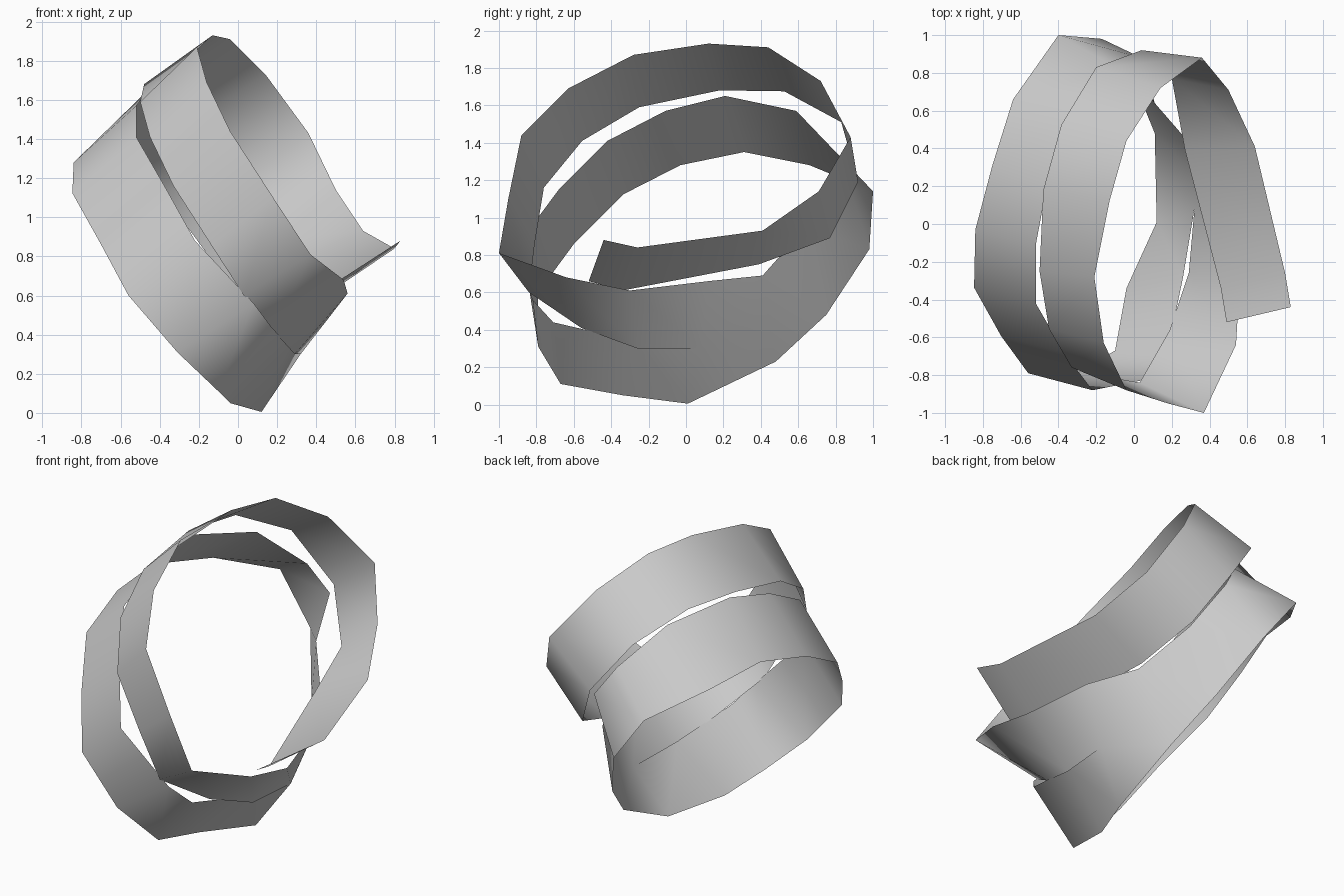
import bpy
import bmesh
from mathutils import Vector

default_cube = bpy.data.objects.get("Cube")
if default_cube:
    bpy.data.objects.remove(default_cube, do_unlink=True)


def make_material(name, colour):
    """Plain flat material shown the same in viewport and render."""
    material = bpy.data.materials.new(name)
    material.use_nodes = True
    material.diffuse_color = colour
    shader = next(node for node in material.node_tree.nodes if node.type == "BSDF_PRINCIPLED")
    shader.inputs["Base Color"].default_value = colour
    return material


def width_at(stations, column):
    """Blend the ribbon's crosswise vector between the nearest stations."""
    before = max(key for key in stations if key <= column)
    after = min(key for key in stations if key >= column)
    if before == after:
        return Vector(stations[before])
    blend = (column - before) / (after - before)
    return Vector(stations[before]).lerp(Vector(stations[after]), blend)


def add_ribbon(mesh_builder, upper_edge, stations):
    """Sweep a flat strip along its upper edge and return its columns."""
    columns = []
    for column, point in enumerate(upper_edge):
        upper = Vector(point)
        lower = upper - width_at(stations, column)
        columns.append((mesh_builder.verts.new(upper), mesh_builder.verts.new(lower)))
    for (upper, lower), (next_upper, next_lower) in zip(columns, columns[1:]):
        mesh_builder.faces.new((upper, lower, next_lower, next_upper))
    return columns


# Upper edge of the first turn, from the free end to the joint
first_turn = [
    (.83, -.44, .88), (.8, -.26, .84), (.64, .41, .93), (.5, .71, 1.14),
    (.36, .88, 1.43), (.14, .72, 1.73), (-.04, .44, 1.91), (-.13, .12, 1.93),
    (-.21, -.28, 1.87), (-.16, -.63, 1.69), (-.04, -.88, 1.44), (.18, -.95, 1.1),
    (.37, -1, .81), (.54, -.64, .68), (.56, -.3, .61), (.46, .12, .66),
]

# Upper edge of the second turn, which comes back round to the joint
second_turn = [
    (.31, .41, .69), (.11, .64, .95), (.04, .88, 1.15), (-.08, .82, 1.33),
    (-.28, .59, 1.57), (-.46, .21, 1.65), (-.52, -.11, 1.57), (-.52, -.42, 1.41),
    (-.37, -.68, 1.15), (-.22, -.88, .88), (.08, -.82, .56), (.17, -.71, .44),
    (.26, -.28, .34), (.32, .08, .3),
]

# Crosswise vectors at stations along both turns
widths = {
    0: (.34, .08, .22), 1: (.34, .08, .23), 2: (.37, .02, .18),
    3: (.3, -.06, .25), 4: (.32, -.04, .24), 5: (.34, -.11, .22),
    7: (.35, -.06, .25), 8: (.29, -.03, .28), 10: (.29, -.12, .28),
    12: (.34, -.16, .21), 13: (.35, -.08, .27), 14: (.27, -.04, .31),
    15: (.14, .04, .36), 16: (.2, -.07, .46), 17: (.11, -.11, .47),
    18: (.21, -.1, .32), 19: (.32, -.18, .19), 20: (.36, -.07, .29),
    21: (.29, -.1, .3), 22: (.32, -.08, .29), 25: (.34, -.09, .28),
    26: (.39, -.03, .25), 27: (.27, -.04, .33), 28: (.3, .06, .29),
    29: (.2, .07, .295),
}

# Coiled ribbon, with its tail welded to the lower edge of the first turn
builder = bmesh.new()
ribbon_columns = add_ribbon(builder, first_turn + second_turn, widths)
tail_upper, tail_lower = ribbon_columns[-1]
after_joint_lower = ribbon_columns[len(first_turn)][1]
builder.faces.new((tail_upper, tail_lower, after_joint_lower))
bmesh.ops.remove_doubles(builder, verts=builder.verts, dist=.002)
for face in builder.faces:
    face.smooth = True

mesh = bpy.data.meshes.new("coiled_ribbon")
builder.to_mesh(mesh)
builder.free()
mesh.materials.append(make_material("light_grey", (.6, .6, .6, 1)))
ribbon = bpy.data.objects.new("coiled_ribbon", mesh)
bpy.context.collection.objects.link(ribbon)
